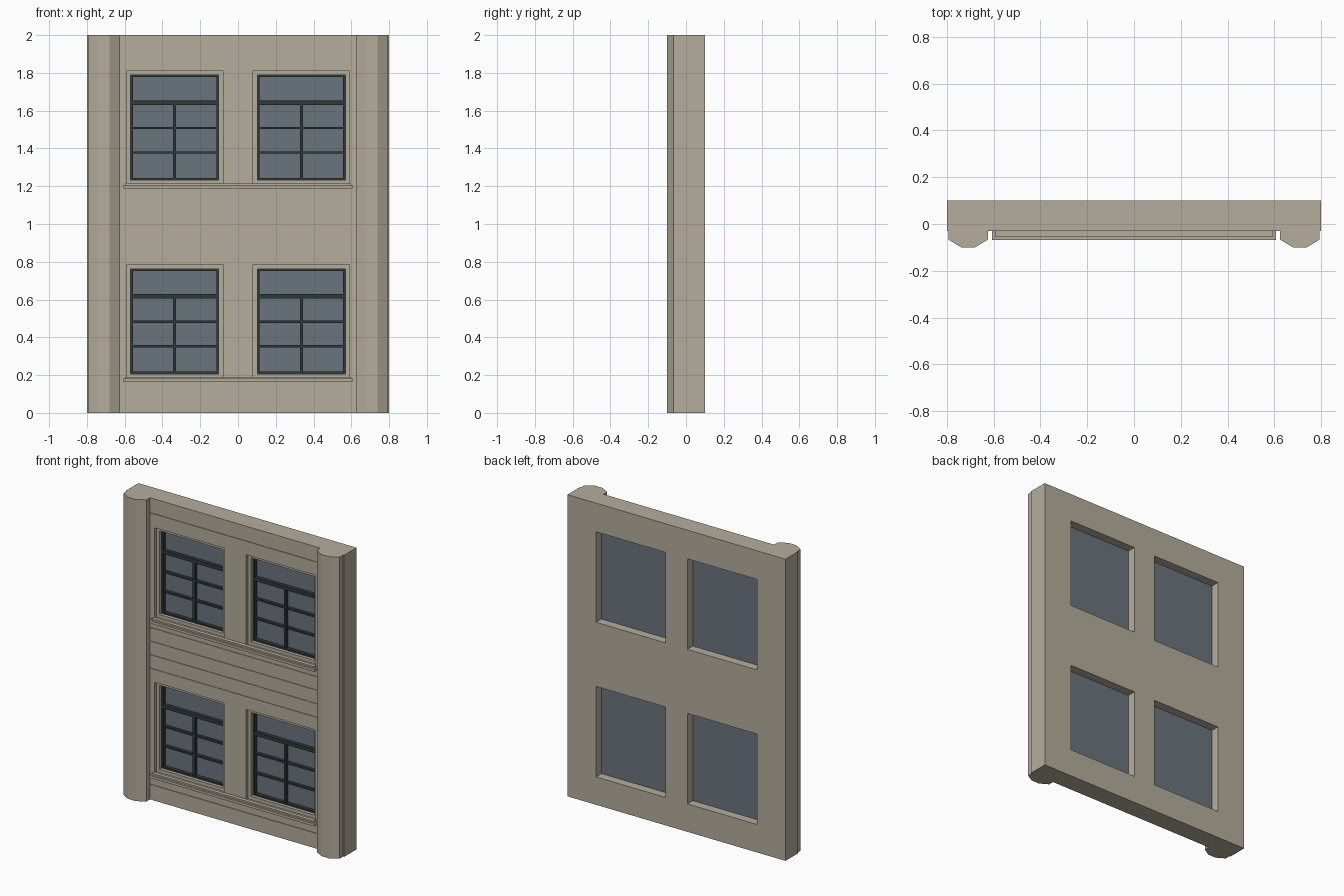
import bpy
import bmesh

cube = bpy.data.objects.get("Cube")
if cube:
    bpy.data.objects.remove(cube, do_unlink=True)


def material(name, rgb):
    m = bpy.data.materials.new(name)
    m.use_nodes = True
    m.diffuse_color = (*rgb, 1)
    m.node_tree.nodes["Principled BSDF"].inputs["Base Color"].default_value = (*rgb, 1)
    return m


STONE = material("warm stone", (0.46, 0.42, 0.335))
DARK = material("dark window frame", (0.03, 0.04, 0.04))
GLASS = material("blue grey glass", (0.147, 0.178, 0.205))


def add_box(bm, x, y, z):
    """Box spanning the given (low, high) ranges."""
    verts = bmesh.ops.create_cube(bm, size=1)["verts"]
    for v in verts:
        for i, (lo, hi) in enumerate((x, y, z)):
            v.co[i] = hi if v.co[i] > 0 else lo


def finish(name, bm, mat):
    bmesh.ops.recalc_face_normals(bm, faces=bm.faces[:])
    mesh = bpy.data.meshes.new(name)
    bm.to_mesh(mesh)
    bm.free()
    mesh.materials.append(mat)
    ob = bpy.data.objects.new(name, mesh)
    bpy.context.collection.objects.link(ob)
    return ob


def boxes(name, mat, *ranges):
    bm = bmesh.new()
    for r in ranges:
        add_box(bm, *r)
    return finish(name, bm, mat)


def ring(x, y, z, w):
    """Four boxes forming a rectangular border of width w."""
    (x0, x1), (z0, z1) = x, z
    return [((x0, x0 + w), y, z), ((x1 - w, x1), y, z),
            ((x0 + w, x1 - w), y, (z0, z0 + w)),
            ((x0 + w, x1 - w), y, (z1 - w, z1))]


FLOORS = {"lower": 0.185, "upper": 1.21}
SIDES = {"right": -0.335, "left": 0.335}
HALF, HEIGHT = 0.255, 0.6

# Wall with four openings and fine course joints
wall = boxes("wall", STONE, ((-0.8, 0.8), (-0.03, 0.1), (0, 2)))
cuts = [((cx - HALF, cx + HALF), (-0.2, 0.2), (z, z + HEIGHT))
        for z in FLOORS.values() for cx in SIDES.values()]
cuts += [((-0.62, 0.62), (-0.1, -0.026), (z, z + 0.003))
         for z in (0.1, 0.87, 0.96, 1.05, 1.14, 1.9)]
cutter = boxes("wall_cutter", STONE, *cuts)
cutter.hide_render = True
mod = wall.modifiers.new("openings", "BOOLEAN")
mod.operation, mod.object, mod.solver = "DIFFERENCE", cutter, "EXACT"
bpy.context.view_layer.objects.active = wall
wall.select_set(True)
bpy.ops.object.modifier_apply(modifier=mod.name)
bpy.data.objects.remove(cutter, do_unlink=True)

# Chamfered pilasters
PROFILE = [(0.625, -0.03), (0.625, -0.067), (0.68, -0.1),
           (0.738, -0.1), (0.793, -0.067), (0.793, -0.03)]
for side, s in (("right", -1), ("left", 1)):
    bm = bmesh.new()
    base = bm.faces.new([bm.verts.new((s * x, y, 0)) for x, y in PROFILE])
    top = bmesh.ops.extrude_face_region(bm, geom=[base])["geom"]
    bmesh.ops.translate(bm, vec=(0, 0, 2),
                        verts=[g for g in top if isinstance(g, bmesh.types.BMVert)])
    if not any(f.normal.z < -0.5 and f.calc_center_median().z < 0.1 for f in bm.faces):
        bmesh.ops.contextual_create(bm, geom=[e for e in bm.edges if e.is_boundary])
    finish(side + "_pilaster", bm, STONE)

for floor, z in FLOORS.items():
    # Stepped sill running under both windows
    boxes(floor + "_sill", STONE,
          ((-0.607, 0.607), (-0.068, -0.03), (z - 0.021, z - 0.004)),
          ((-0.595, 0.595), (-0.055, -0.03), (z - 0.004, z + 0.006)))
    for side, cx in SIDES.items():
        name = floor + "_" + side
        x, zz = (cx - HALF, cx + HALF), (z, z + HEIGHT)
        # Stone surround set back in the opening
        boxes(name + "_surround", STONE, *ring(x, (-0.01, 0.04), zz, 0.022))
        # Dark frame, transom and glazing bars
        x0, x1, z0, z1 = x[0] + 0.022, x[1] - 0.022, z + 0.022, z + HEIGHT - 0.022
        bars = ring((x0, x1), (0.012, 0.04), (z0, z1), 0.011)
        bars.append(((x0, x1), (0.012, 0.04), (z + 0.42, z + 0.444)))
        bars += [((x0, x1), (0.016, 0.04), (z + h - 0.006, z + h + 0.006))
                 for h in (0.168, 0.298)]
        bars.append(((cx - 0.008, cx + 0.008), (0.014, 0.04), (z0, z + 0.42)))
        boxes(name + "_window_frame", DARK, *bars)
        # Glass pane behind the bars
        boxes(name + "_glass", GLASS, (x, (0.036, 0.043), zz))
